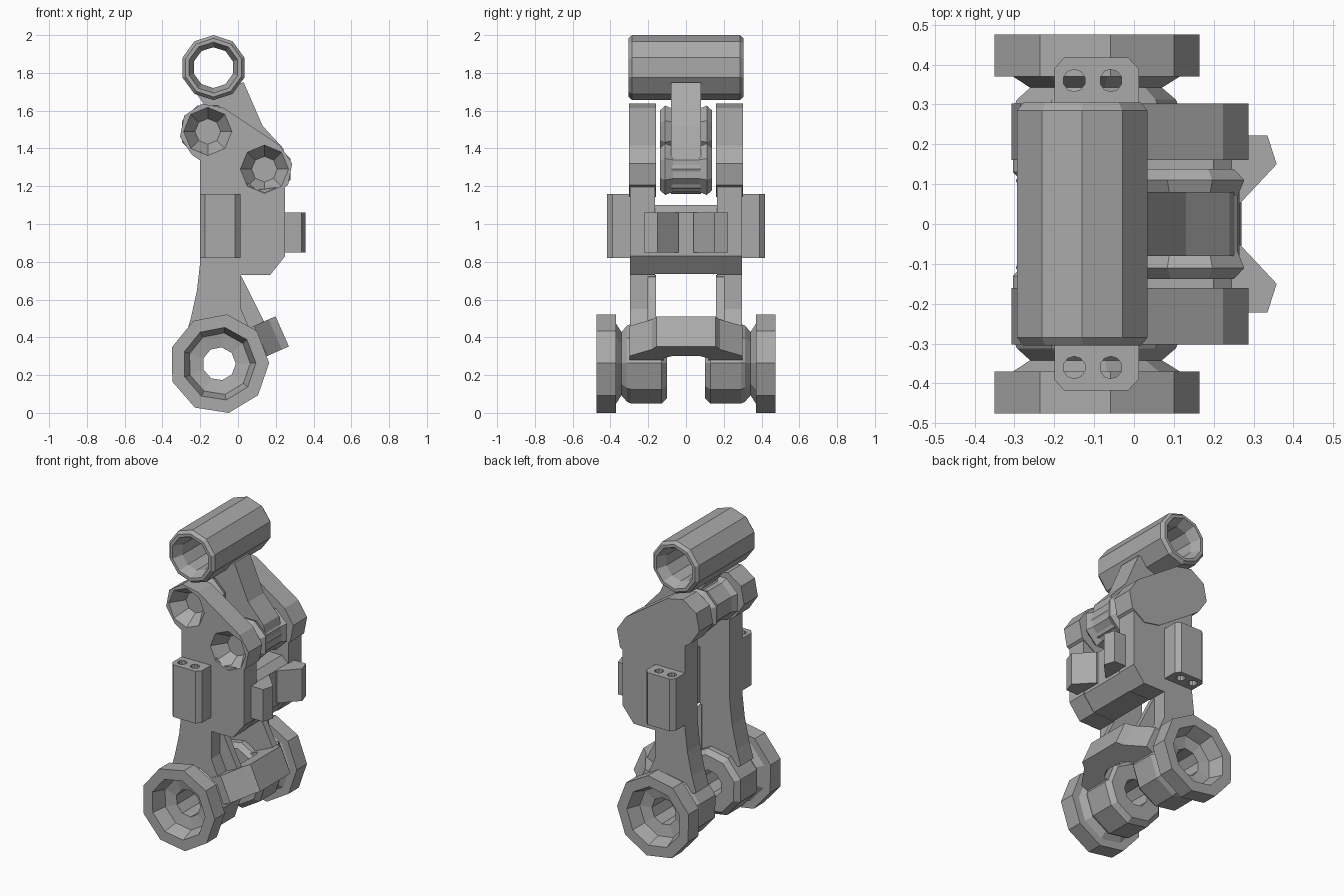
import bpy, bmesh, math
from mathutils import Matrix, Vector

if "Cube" in bpy.data.objects:
    bpy.data.objects.remove(bpy.data.objects["Cube"], do_unlink=True)

grey = bpy.data.materials.new("plain_grey")
grey.use_nodes = True
grey.diffuse_color = (0.4, 0.4, 0.4, 1)
grey.node_tree.nodes["Principled BSDF"].inputs["Base Color"].default_value = (0.4, 0.4, 0.4, 1)


def finish(name, bm):
    bmesh.ops.recalc_face_normals(bm, faces=bm.faces)
    mesh = bpy.data.meshes.new(name)
    bm.to_mesh(mesh)
    bm.free()
    mesh.materials.append(grey)
    obj = bpy.data.objects.new(name, mesh)
    bpy.context.collection.objects.link(obj)
    return obj


def prism(name, pts, lo, hi, axis="y", matrix=None):
    """Extrude an outline along y (points are x, z) or z (points are x, y)."""
    bm = bmesh.new()
    rows = []
    for w in (lo, hi):
        rows.append([bm.verts.new((u, w, v) if axis == "y" else (u, v, w)) for u, v in pts])
    bm.faces.new(rows[0])
    bm.faces.new(rows[1])
    n = len(pts)
    for i in range(n):
        j = (i + 1) % n
        bm.faces.new((rows[0][i], rows[0][j], rows[1][j], rows[1][i]))
    if matrix:
        bm.transform(matrix)
    return finish(name, bm)


def lathe(name, centre, profile, sides, phase=0):
    """Spin a closed (radius, y) profile about an axis along y."""
    bm = bmesh.new()
    rings = []
    for i in range(sides):
        a = math.radians(phase) + math.tau * i / sides
        rings.append([bm.verts.new((centre[0] + r * math.cos(a), y, centre[1] + r * math.sin(a)))
                      for r, y in profile])
    m = len(profile)
    for i in range(sides):
        a, b = rings[i], rings[(i + 1) % sides]
        for k in range(m):
            l = (k + 1) % m
            bm.faces.new((a[k], a[l], b[l], b[k]))
    return finish(name, bm)


def cone_cutter(centre, r1, r2, start, end, sides, axis="y"):
    """Cutter running from start to end along y or z."""
    bm = bmesh.new()
    bmesh.ops.create_cone(bm, cap_ends=True, segments=sides, radius1=r1, radius2=r2, depth=end - start)
    bm.transform(Matrix.Translation((0, 0, (start + end) / 2)))
    if axis == "y":
        bm.transform(Matrix.Rotation(-math.pi / 2, 4, "X"))
        bm.transform(Matrix.Translation((centre[0], 0, centre[1])))
    else:
        bm.transform(Matrix.Translation((centre[0], centre[1], 0)))
    cutter = finish("cutter", bm)
    cutter.hide_render = True
    return cutter


def cut(obj, *cutters):
    for c in cutters:
        mod = obj.modifiers.new("cut", "BOOLEAN")
        mod.operation = "DIFFERENCE"
        mod.solver = "EXACT"
        mod.object = c
        bpy.context.view_layer.objects.active = obj
        bpy.ops.object.modifier_apply(modifier=mod.name)
        bpy.data.objects.remove(c, do_unlink=True)


def stadium(a, b, r):
    """Faceted outline round two centres."""
    a, b = Vector(a), Vector(b)
    d = b - a
    base = math.atan2(d.y, d.x)
    pts = []
    for c, turn in ((b, -90), (a, 90)):
        for k in range(5):
            t = base + math.radians(turn + 45 * k)
            pts.append((c.x + r * math.cos(t), c.y + r * math.sin(t)))
    return pts


tube_c, upper, lower, wheel_c = (-0.13, 1.828), (-0.16, 1.49), (0.14, 1.29), (-0.1, 0.26)
sides_named = ((-1, "front"), (1, "back"))

# Top tube with countersunk ends
lathe("top_tube", tube_c, [(0.108, -0.24), (0.135, -0.305), (0.155, -0.305), (0.172, -0.285),
                           (0.172, 0.285), (0.155, 0.305), (0.135, 0.305), (0.108, 0.24)], 10, 18)

# Central link between the tube and the two pivots
link = prism("link_arm", [(-0.22, 1.69), (-0.17, 1.62), (-0.24, 1.5), (-0.2, 1.42), (-0.1, 1.37),
                          (0.03, 1.25), (0.12, 1.16), (0.22, 1.19), (0.265, 1.29), (0.24, 1.4),
                          (0.13, 1.52), (0.03, 1.75)], -0.08, 0.08)
cut(link, *[cone_cutter(c, 0.07, 0.07, -0.5, 0.5, 8) for c in (upper, lower)])
for label, c in (("upper", upper), ("lower", lower)):
    lathe(label + "_pivot_barrel", c, [(0.07, -0.138), (0.12, -0.138), (0.148, -0.11), (0.13, -0.07),
                                       (0.13, 0.07), (0.148, 0.11), (0.12, 0.138), (0.07, 0.138)], 8, 22.5)

# Cross block joining the two side plates
prism("cross_block", [(0.015, 0.735), (0.17, 0.735), (0.245, 0.83), (0.245, 1.06), (0.2, 1.1), (0.015, 1.1)],
      -0.17, 0.17)

for s, side in sides_named:
    def span(a, b):
        return sorted((s * a, s * b))

    # Pivot plate: holes right through, deep countersinks on the front one
    plate = prism(side + "_pivot_plate", stadium(upper, lower, 0.15), *span(0.16, 0.302))
    for c in (upper, lower):
        cut(plate, cone_cutter(c, 0.068, 0.068, -0.5, 0.5, 7))
        if s < 0:
            cut(plate, cone_cutter(c, 0.129, 0.068, -0.304, -0.21, 8))

    # Main side plate and tapering leg
    prism(side + "_leg", [(-0.2, 1.385), (-0.2, 0.8), (-0.217, 0.65), (-0.25, 0.5), (-0.28, 0.4),
                          (-0.2, 0.36), (0.0, 0.36), (0.06, 0.45), (0.015, 0.55), (0.015, 0.73),
                          (0.17, 0.73), (0.25, 0.83), (0.25, 1.2), (0.1, 1.18), (-0.05, 1.29)],
          *span(0.165, 0.296))
    prism(side + "_leg_fin", [(0.0, 0.73), (0.02, 0.72), (0.15, 0.46), (0.0, 0.42)], *span(0.16, 0.205))

    # Pointed lug on the cross block
    prism(side + "_lug", [(0.2, s * 0.04), (0.255, s * 0.04), (0.358, s * 0.15), (0.335, s * 0.222),
                          (0.2, s * 0.222)], 0.85, 1.06, "z")

    # Outer tab with two vertical holes
    tab = prism(side + "_tab", [(-0.2, s * 0.29), (-0.2, s * 0.39), (-0.175, s * 0.418), (-0.015, s * 0.418),
                                (0.012, s * 0.39), (0.012, s * 0.29)], 0.82, 1.16, "z")
    cut(tab, *[cone_cutter((x, s * 0.36), 0.028, 0.028, 0.7, 1.3, 10, "z") for x in (-0.15, -0.058)])

    # Bottom ring with recessed hub and inner barrel
    lathe(side + "_bottom_hub", wheel_c,
          [(r, s * y) for r, y in ((0.088, 0.1), (0.185, 0.1), (0.215, 0.13), (0.215, 0.29), (0.205, 0.312),
                                   (0.17, 0.342), (0.215, 0.37), (0.265, 0.37), (0.265, 0.475), (0.195, 0.475),
                                   (0.165, 0.385), (0.088, 0.37))], 9, 1)

# Tilted yoke bridging the two bottom barrels
half = [(0.375, 0.155), (0.335, 0.18), (0.25, 0.3), (0.12, 0.3), (0.12, 0.12), (0.22, 0.12), (0.25, 0.07)]
outline = half + [(r, -y) for r, y in reversed(half)]
tilt = Matrix.Translation((wheel_c[0], 0, wheel_c[1])) @ Matrix.Rotation(math.radians(-24), 4, "Y")
prism("bottom_yoke", outline, -0.066, 0.108, "z", tilt)
